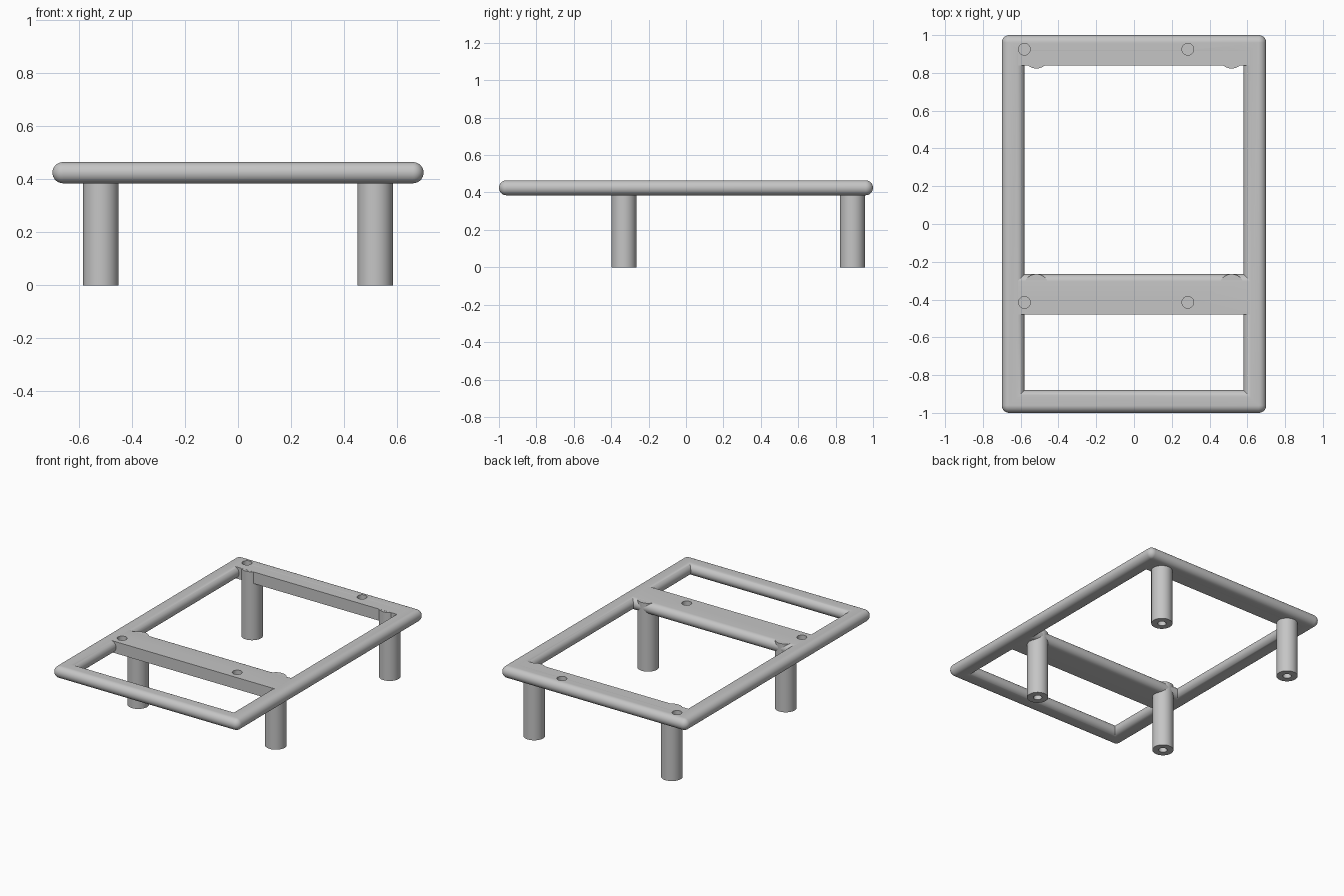
import bpy
import bmesh
import math
from mathutils import Matrix

default = bpy.data.objects.get("Cube")
if default:
    bpy.data.objects.remove(default, do_unlink=True)

HALF_X, HALF_Y = 0.70, 1.0
BOTTOM, TOP = 0.385, 0.465
R = (TOP - BOTTOM) / 2
MID = (TOP + BOTTOM) / 2
RAIL = 0.12

grey = bpy.data.materials.new("plain grey")
grey.use_nodes = True
grey.diffuse_color = (0.56, 0.56, 0.56, 1)
grey.node_tree.nodes["Principled BSDF"].inputs["Base Color"].default_value = (0.56, 0.56, 0.56, 1)


def finish(name, bm):
    bmesh.ops.remove_doubles(bm, verts=bm.verts, dist=1e-5)
    bmesh.ops.recalc_face_normals(bm, faces=bm.faces)
    mesh = bpy.data.meshes.new(name)
    bm.to_mesh(mesh)
    bm.free()
    mesh.materials.append(grey)
    obj = bpy.data.objects.new(name, mesh)
    bpy.context.collection.objects.link(obj)
    return obj


def arc(cx, cz, r, start, end, steps):
    angles = [math.radians(start + (end - start) * i / steps) for i in range(steps + 1)]
    return [(cx + r * math.cos(a), cz + r * math.sin(a)) for a in angles]


def add_cylinder(bm, x, y, z0, z1, r, segments=48):
    bmesh.ops.create_cone(bm, cap_ends=True, segments=segments, radius1=r, radius2=r,
                          depth=z1 - z0, matrix=Matrix.Translation((x, y, (z0 + z1) / 2)))


def frame():
    """Rounded rail swept round a rectangle, mitred inside, soft corners outside."""
    profile = arc(R, MID, R, 90, 270, 16) + arc(RAIL - R, MID, R, -90, 90, 16)
    bm = bmesh.new()
    rings = []
    for inset, z in profile:
        r = max(R - inset, 0)
        cx, cy = HALF_X - inset - r, HALF_Y - inset - r
        ring = []
        for sx, sy, start in ((1, 1, 0), (-1, 1, 90), (-1, -1, 180), (1, -1, 270)):
            for x, y in arc(sx * cx, sy * cy, r, start, start + 90, 8):
                ring.append(bm.verts.new((x, y, z)))
        rings.append(ring)
    for i, ring in enumerate(rings):
        other = rings[(i + 1) % len(rings)]
        for j in range(len(ring)):
            k = (j + 1) % len(ring)
            bm.faces.new((ring[j], ring[k], other[k], other[j]))
    bmesh.ops.dissolve_degenerate(bm, dist=1e-5, edges=bm.edges)
    return finish("frame", bm)


def crossbar(name, section, half_length):
    """Prism along x with a (y, z) section."""
    bm = bmesh.new()
    face = bm.faces.new([bm.verts.new((-half_length, y, z)) for y, z in section])
    extruded = bmesh.ops.extrude_face_region(bm, geom=[face])["geom"]
    verts = [v for v in extruded if isinstance(v, bmesh.types.BMVert)]
    bmesh.ops.translate(bm, verts=verts, vec=(2 * half_length, 0, 0))
    return finish(name, bm)


parts = [frame()]

# Crossbars: square edges at the open side, rounded back edge on the middle one
plate_top, plate_bottom = TOP - 0.0005, BOTTOM + 0.0005
parts.append(crossbar("back_crossbar", [(0.84, plate_bottom), (0.95, plate_bottom),
                                        (0.95, plate_top), (0.84, plate_top)], 0.63))
middle = [(-0.48, plate_top), (-0.48, plate_bottom)]
middle += arc(-0.265 - R, MID, R - 0.0005, -90, 90, 16)
parts.append(crossbar("middle_crossbar", middle, 0.63))

# Legs
for row, y in (("front", -0.332), ("back", 0.89)):
    for side, x in (("left", 0.517), ("right", -0.517)):
        bm = bmesh.new()
        add_cylinder(bm, x, y, 0, TOP - 0.001, 0.067)
        parts.append(finish(f"{row}_{side}_leg", bm))

# Blind bores in the crossbars and in the feet
bm = bmesh.new()
for y in (-0.415, 0.925):
    for x in (-0.58, 0.285):
        add_cylinder(bm, x, y, TOP - 0.06, TOP + 0.05, 0.031, 32)
for y in (-0.332, 0.89):
    for x in (-0.517, 0.517):
        add_cylinder(bm, x, y, -0.05, 0.15, 0.027, 32)
cutter = finish("bore_cutter", bm)
cutter.hide_render = True

for obj in parts:
    bpy.ops.object.select_all(action="DESELECT")
    obj.select_set(True)
    bpy.context.view_layer.objects.active = obj
    mod = obj.modifiers.new("bores", "BOOLEAN")
    mod.operation = "DIFFERENCE"
    mod.solver = "EXACT"
    mod.object = cutter
    bpy.ops.object.modifier_apply(modifier=mod.name)
    bpy.ops.object.shade_smooth_by_angle(angle=math.radians(30))

bpy.data.objects.remove(cutter, do_unlink=True)
